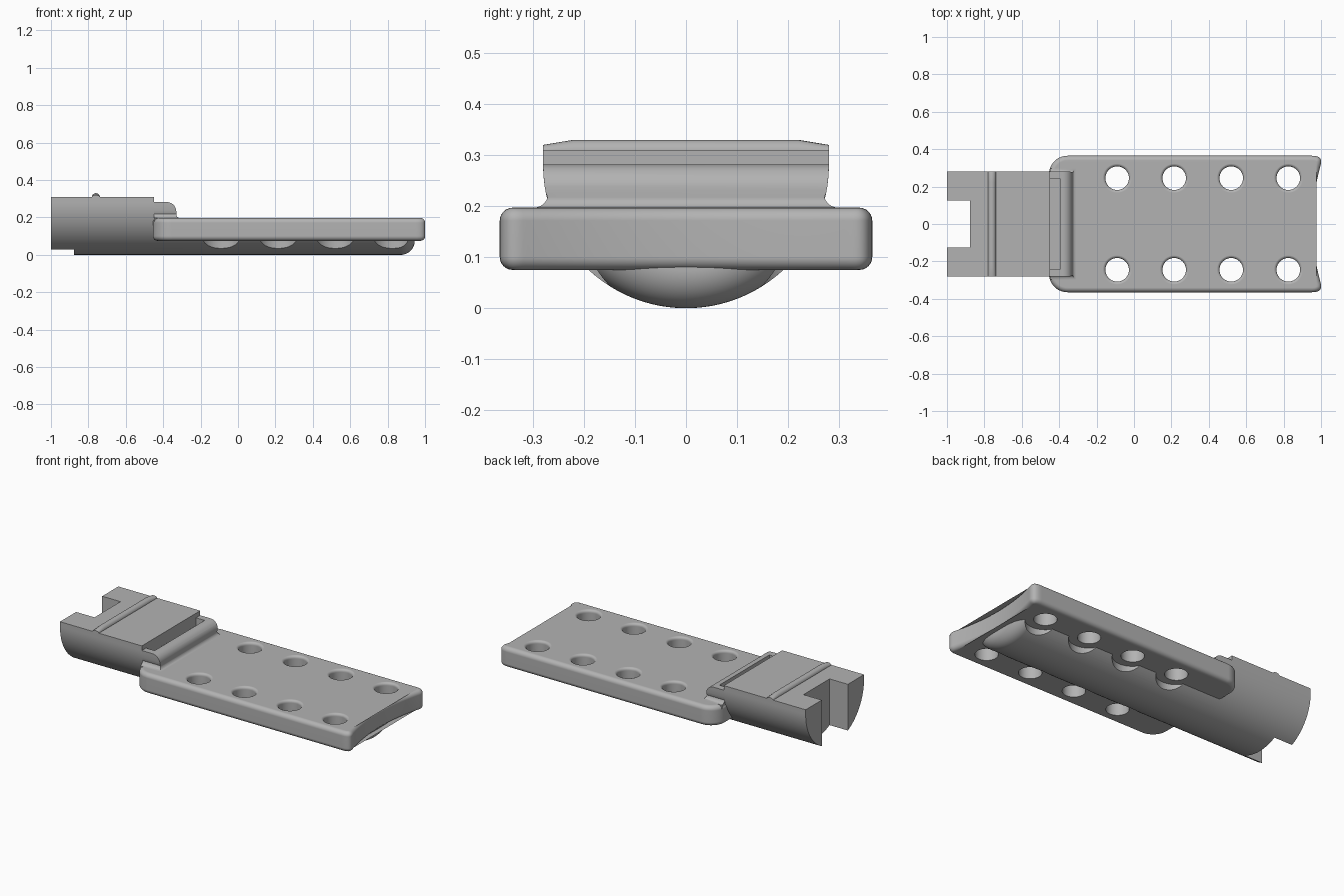
import bpy, bmesh
from math import sin, cos, pi, asin, sqrt, radians

if "Cube" in bpy.data.objects:
    bpy.data.objects.remove(bpy.data.objects["Cube"])

GREY = (0.45, 0.45, 0.45, 1)
mat = bpy.data.materials.new("plain grey")
mat.use_nodes = True
mat.diffuse_color = GREY
mat.node_tree.nodes["Principled BSDF"].inputs["Base Color"].default_value = GREY

R = 0.28            # body radius, also height of its axis
HOLES = [(-0.09 + 0.305 * i, s * 0.245) for i in range(4) for s in (-1, 1)]


def loft(name, rings):
    """Closed solid through rings that have equal point counts."""
    bm = bmesh.new()
    loops = [[bm.verts.new(p) for p in ring] for ring in rings]
    n = len(loops[0])
    for a, b in zip(loops, loops[1:]):
        for i in range(n):
            j = (i + 1) % n
            bm.faces.new((a[i], a[j], b[j], b[i]))
    bm.faces.new(loops[0])
    bm.faces.new(loops[-1])
    bmesh.ops.recalc_face_normals(bm, faces=bm.faces)
    mesh = bpy.data.meshes.new(name)
    bm.to_mesh(mesh)
    bm.free()
    ob = bpy.data.objects.new(name, mesh)
    bpy.context.collection.objects.link(ob)
    mesh.materials.append(mat)
    return ob


def box(x0, x1, y, z0, z1):
    return loft("cutter", [[(x, -y, z), (x, y, z), (x, y, w), (x, -y, w)]
                           for x in (x0, x1) for z, w in [(z0, z1)]])


def turned(x, y, profile, n=40):
    """Upright round cutter from (radius, height) pairs."""
    return loft("cutter", [[(x + r * cos(2 * pi * i / n), y + r * sin(2 * pi * i / n), z)
                            for i in range(n)] for r, z in profile])


def apply(ob, mod):
    bpy.context.view_layer.objects.active = ob
    bpy.ops.object.modifier_apply(modifier=mod.name)


def combine(ob, tool, operation="DIFFERENCE"):
    mod = ob.modifiers.new("cut", "BOOLEAN")
    mod.operation, mod.object, mod.solver = operation, tool, "EXACT"
    apply(ob, mod)
    bpy.data.objects.remove(tool)


def arc(cx, cy, r, a0, a1, n):
    return [(cx + r * cos(radians(a0 + (a1 - a0) * i / n)),
             cy + r * sin(radians(a0 + (a1 - a0) * i / n))) for i in range(n + 1)]


# Connector block: half round below, flat on top, slotted end
section = [(-R, 0.31)] + arc(0, R, R, 180, 360, 64) + [(R, 0.31)]
block = loft("connector_block", [[(x, y, z) for y, z in section] for x in (-1, -0.45)])
combine(block, box(-1.1, -0.877, 0.125, -0.1, 0.5))


# Belly: the same half round running under the plate, with a rounded end
def belly_ring(x, r):
    a = asin((0.15 - R) / r)
    return [(x, r * cos(t), R + r * sin(t))
            for t in (a + (-pi - 2 * a) * i / 48 for i in range(49))]


round_r = 0.075
rings = [belly_ring(-0.45, R)]
for i in range(13):
    t = i / 12 * pi / 2
    rings.append(belly_ring(0.87 + round_r * sin(t), R - round_r * (1 - cos(t))))
belly = loft("belly", rings)

# Plate: rounded left corners, concave right end
half = []
for i in range(13):
    y = 0.31 * i / 12
    half.append((0.955 + 0.43 * y * y, y))
p0, p1, p2 = half[-1], (1.016, 0.365), (0.95, 0.365)
for i in range(1, 13):
    t = i / 12
    half.append(tuple(a * (1 - t) ** 2 + 2 * b * t * (1 - t) + c * t * t
                      for a, b, c in zip(p0, p1, p2)))
half += arc(-0.355, 0.265, 0.1, 90, 180, 12)
outline = half + [(x, -y) for x, y in reversed(half[1:])]
plate = loft("plate", [[(x, y, z) for x, y in outline] for z in (0.075, 0.197)])
bevel = plate.modifiers.new("round", "BEVEL")
bevel.width, bevel.segments, bevel.angle_limit = 0.034, 6, radians(50)
apply(plate, bevel)

# Screw holes with a soft upper rim, and clearance scallops in the belly
rim = [(0.063, -0.1), (0.063, 0.18)]
rim += [(0.078 - 0.015 * cos(radians(a)), 0.182 + 0.015 * sin(radians(a))) for a in (15, 35, 55, 75, 90)]
rim.append((0.078, 0.3))
for x, y in HOLES:
    combine(belly, turned(x, y, [(0.11, -0.1), (0.11, 0.09)]))
    for part in (belly, plate):
        combine(part, turned(x, y, rim))

# Lip: stepped shoulder, flared onto the plate at its front and sides
side = [(R, 0.29)] + [(sqrt(R * R - (R - z) ** 2), z) for z in (0.28, 0.26, 0.24, 0.225)]
side += arc(0.298, 0.225, 0.028, 180, 270, 6)[1:] + [(0.298, 0.15)]
ring = side + [(-y, z) for y, z in reversed(side)]
lip = loft("shoulder_lip", [[(x, y, z) for y, z in ring] for x in (-0.45, -0.3)])
front = [(-0.5, 0.15), (-0.5, 0.282)] + arc(-0.38, 0.232, 0.05, 90, 0, 8)
front += arc(-0.31, 0.217, 0.02, 180, 270, 6) + [(-0.31, 0.15)]
combine(lip, loft("cutter", [[(x, y, z) for x, z in front] for y in (-0.4, 0.4)]), "INTERSECT")
combine(lip, box(-0.5, -0.392, 0.24, 0.235, 0.4))

# Snap rib across the block, tapered at both ends
rib = loft("snap_rib", [[(-0.76 + 0.022 * cos(2 * pi * i / 20), y,
                          0.308 + r * sin(2 * pi * i / 20)) for i in range(20)]
                        for y, r in ((-R, 0.012), (-0.22, 0.022), (0.22, 0.022), (R, 0.012))])

# Smooth shading with crisp edges
for ob in (block, belly, plate, lip, rib):
    bpy.ops.object.select_all(action="DESELECT")
    ob.select_set(True)
    bpy.context.view_layer.objects.active = ob
    bpy.ops.object.shade_smooth_by_angle(angle=radians(32))
    weighted = ob.modifiers.new("even_normals", "WEIGHTED_NORMAL")
    weighted.keep_sharp = True
